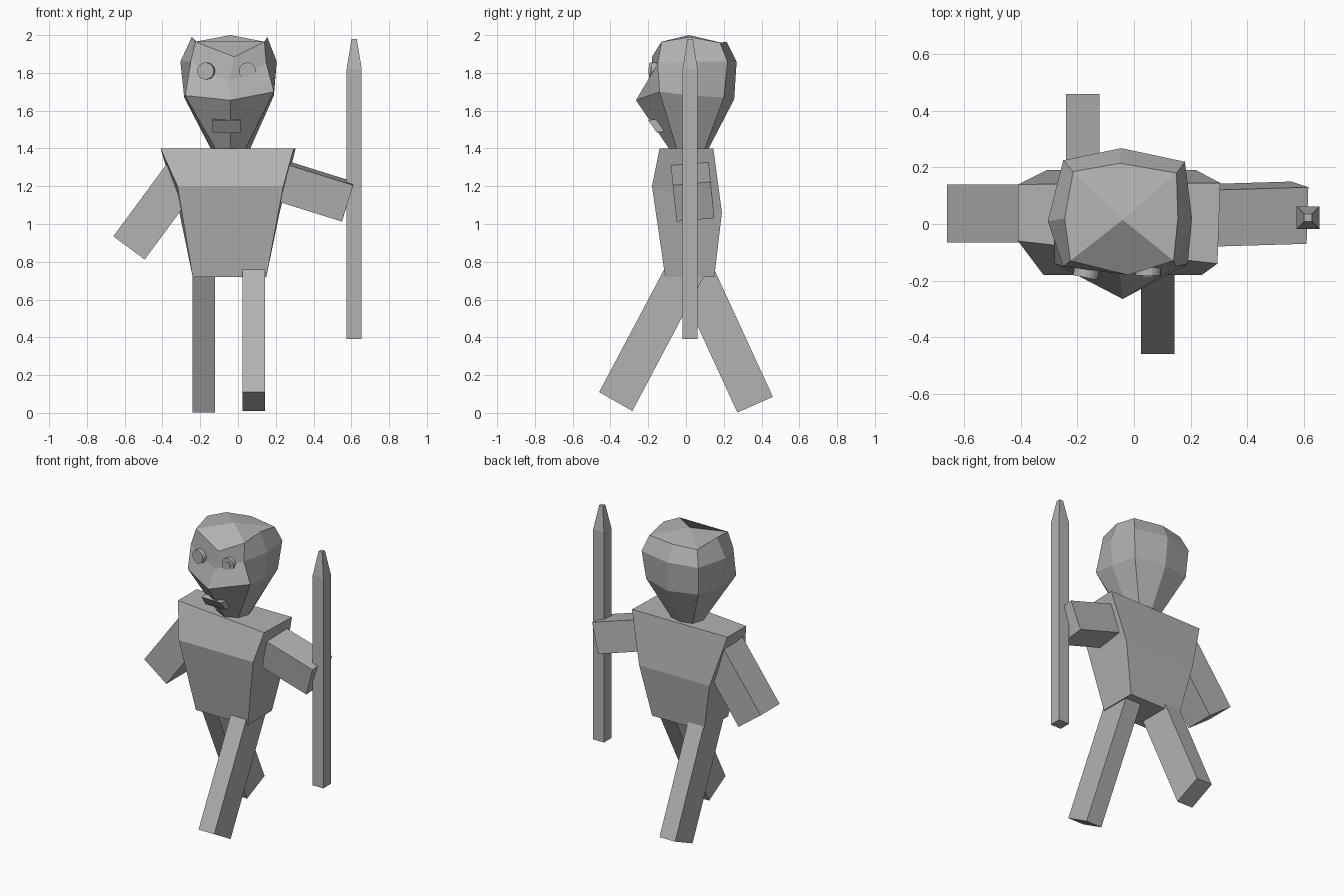
import bpy
import bmesh
import math
from mathutils import Vector, Matrix

default_cube = bpy.data.objects.get("Cube")
if default_cube:
    bpy.data.objects.remove(default_cube, do_unlink=True)

# One plain grey for the whole figure
grey = bpy.data.materials.new("plain_grey")
grey.use_nodes = True
tone = (0.45, 0.45, 0.45, 1)
grey.diffuse_color = tone
grey.node_tree.nodes["Principled BSDF"].inputs["Base Color"].default_value = tone


def finish(name, bm):
    """Turn a bmesh into a flat shaded, grey object."""
    bmesh.ops.recalc_face_normals(bm, faces=bm.faces[:])
    mesh = bpy.data.meshes.new(name)
    bm.to_mesh(mesh)
    bm.free()
    mesh.materials.append(grey)
    obj = bpy.data.objects.new(name, mesh)
    bpy.context.collection.objects.link(obj)
    return obj


def loft(name, rings, top_centre=None):
    """Join rings of equal length from bottom to top and cap both ends."""
    bm = bmesh.new()
    loops = [[bm.verts.new(point) for point in ring] for ring in rings]
    count = len(loops[0])
    for low, high in zip(loops, loops[1:]):
        for i in range(count):
            j = (i + 1) % count
            bm.faces.new((low[i], low[j], high[j], high[i]))
    bm.faces.new(loops[0][::-1])
    if top_centre:
        # The crown is four quads meeting at the middle, split at the corners
        centre = bm.verts.new(top_centre)
        top = loops[-1]
        for i in range(1, count, 2):
            bm.faces.new((top[i], top[(i + 1) % count], top[(i + 2) % count], centre))
    else:
        bm.faces.new(loops[-1])
    return finish(name, bm)


def beam(name, corner, along, across, down):
    """Square-ended bar spanned by three edge vectors from one corner."""
    start, along, across, down = (Vector(v) for v in (corner, along, across, down))
    end_face = [start, start + across, start + across + down, start + down]
    return loft(name, [end_face, [point + along for point in end_face]])


def disc(name, x, z, radius, front, back, turn=0.0):
    """Round plate that faces forward."""
    bm = bmesh.new()
    place = Matrix.Translation((x, (front + back) / 2, z))
    place = place @ Matrix.Rotation(turn, 4, "Z") @ Matrix.Rotation(math.pi / 2, 4, "X")
    bmesh.ops.create_cone(bm, cap_ends=True, segments=20, radius1=radius,
                          radius2=radius, depth=back - front, matrix=place)
    return finish(name, bm)


def square(x, y, half, z):
    return [(x - half, y - half, z), (x + half, y - half, z),
            (x + half, y + half, z), (x - half, y + half, z)]


# Torso: front right, front left, back left, back right on each level
loft("torso", [
    [(-0.24, -0.11, 0.72), (0.15, -0.11, 0.72), (0.15, 0.15, 0.72), (-0.24, 0.15, 0.72)],
    [(-0.32, -0.18, 1.2), (0.24, -0.18, 1.2), (0.22, 0.19, 1.06), (-0.31, 0.19, 1.06)],
    [(-0.41, -0.06, 1.4), (0.295, -0.14, 1.4), (0.305, 0.145, 1.4), (-0.41, 0.14, 1.4)],
])

# Head: jaw, cheeks, eye line and brow, starting at the front middle of each ring
jaw = [(-0.04, -0.09, 1.4), (0.04, -0.05, 1.4), (0.065, 0.02, 1.4), (0.04, 0.1, 1.4),
       (-0.04, 0.12, 1.4), (-0.12, 0.1, 1.4), (-0.145, 0.02, 1.4), (-0.12, -0.05, 1.4)]
cheeks = [(-0.04, -0.265, 1.655), (0.19, -0.14, 1.7), (0.19, 0.02, 1.68), (0.16, 0.2, 1.67),
          (-0.04, 0.255, 1.66), (-0.24, 0.21, 1.67), (-0.285, 0.02, 1.67), (-0.28, -0.14, 1.68)]
eye_line = [(-0.05, -0.175, 1.755), (0.15, -0.15, 1.85), (0.205, 0.02, 1.86), (0.18, 0.22, 1.86),
            (-0.045, 0.268, 1.86), (-0.25, 0.225, 1.86), (-0.305, 0.01, 1.86), (-0.25, -0.15, 1.86)]
brow = [(-0.02, -0.18, 1.885), (0.14, -0.13, 1.965), (0.155, 0.02, 1.99), (0.15, 0.18, 1.96),
        (-0.05, 0.215, 1.965), (-0.215, 0.185, 1.96), (-0.245, 0.02, 1.99), (-0.225, -0.13, 1.965)]
loft("head", [jaw, cheeks, eye_line, brow], top_centre=(-0.04, 0.015, 2.0))

# Eyes: a plain one on the right, one with a pupil on the left
disc("right_eye", -0.165, 1.81, 0.045, -0.19, -0.12, turn=-0.2)
disc("left_eye", 0.05, 1.81, 0.045, -0.182, -0.12)
disc("left_pupil", 0.05, 1.81, 0.022, -0.188, -0.14)

# Mouth: a small slab tilted with the jaw
beam("mouth", (-0.135, -0.2, 1.55), (0.15, 0, 0), (0, 0.045, 0.005), (0, 0.045, -0.065))

# Arms: the right one hangs outward, the left one reaches for the spear
beam("right_arm", (-0.66, -0.065, 0.935), (0.31, 0.0, 0.42), (0, 0.205, 0), (0.166, 0, -0.123))
beam("left_arm", (0.61, -0.07, 1.205), (-0.4, -0.012, 0.125), (0.006, 0.2, 0.018), (-0.06, 0.02, -0.192))

# Legs: mid stride, left forward and right back
beam("left_leg", (0.025, -0.46, 0.11), (0, 0.39, 0.735), (0.118, 0, 0), (0, 0.176, -0.1))
beam("right_leg", (-0.24, 0.46, 0.085), (0, -0.345, 0.75), (0.118, 0, 0), (0, -0.188, -0.083))

# Spear: square shaft with a blunt tapered point
loft("spear", [square(0.615, 0.022, 0.04, 0.39), square(0.615, 0.022, 0.04, 1.82),
               square(0.615, 0.022, 0.014, 1.98)])
